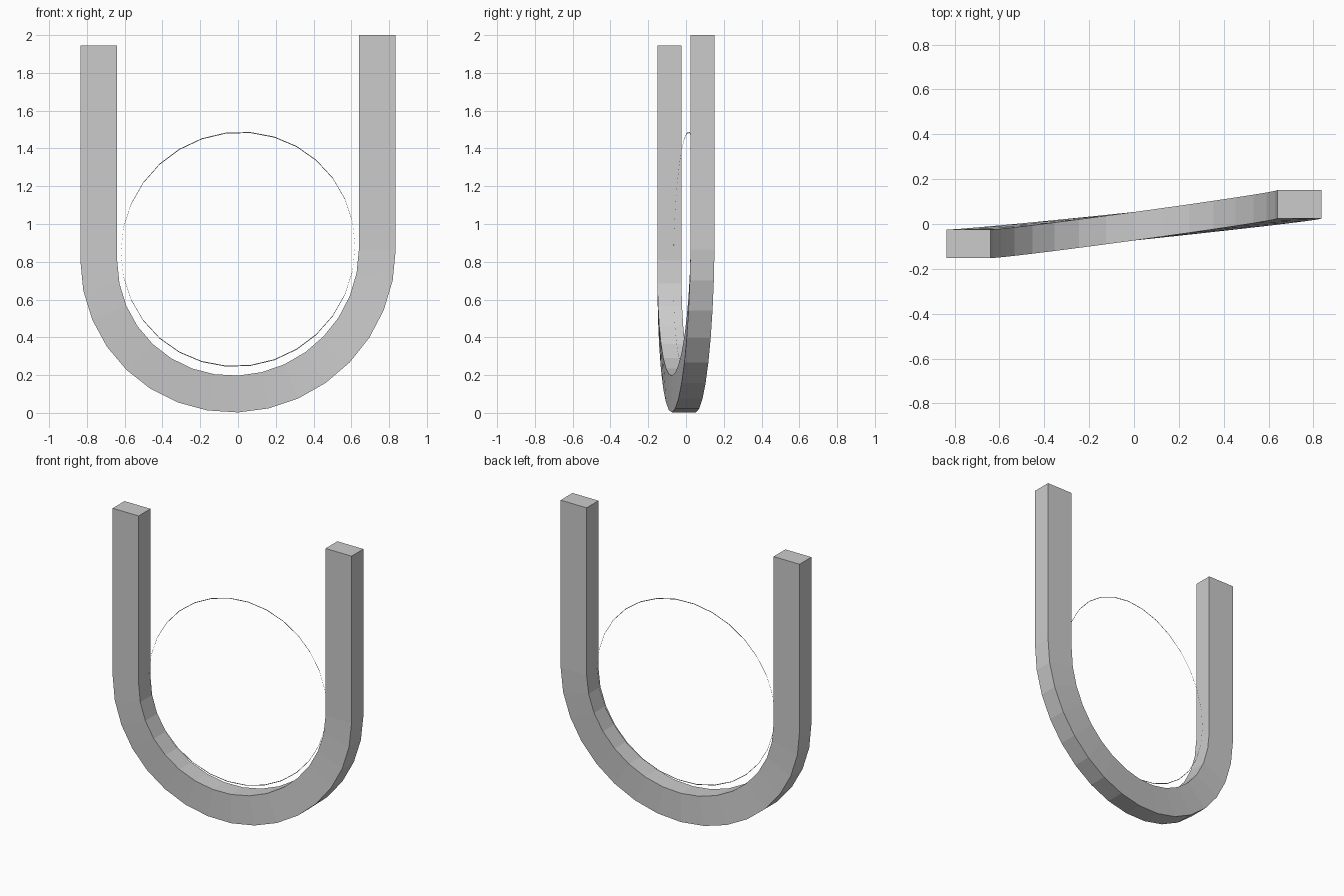
import bpy, bmesh
from math import sin, cos, radians, tau

if "Cube" in bpy.data.objects:
    bpy.data.objects.remove(bpy.data.objects["Cube"])

R_OUT, R_IN = 0.835, 0.64     # outer and inner bend radius
HALF_DEPTH = 0.0635
CZ = 0.8375                   # bend centre height
SIDE_SHIFT, SIDE_RISE, BOTTOM_SHIFT = 0.0875, 0.0275, -0.01
SEGMENTS = 16


def make_object(name, bm):
    mesh = bpy.data.meshes.new(name)
    bm.to_mesh(mesh)
    bm.free()
    obj = bpy.data.objects.new(name, mesh)
    bpy.context.collection.objects.link(obj)
    return obj


def section(bm, a, lift=0.0):
    # rectangular section; a = angle from straight down
    y = SIDE_SHIFT * sin(a) + BOTTOM_SHIFT * cos(a)
    z = CZ + SIDE_RISE * sin(a) + lift
    return [bm.verts.new((r * sin(a), y + d, z - r * cos(a)))
            for r, d in ((R_OUT, -HALF_DEPTH), (R_OUT, HALF_DEPTH),
                         (R_IN, HALF_DEPTH), (R_IN, -HALF_DEPTH))]


# skewed U-shaped bar
bm = bmesh.new()
arm = 2.0 - CZ - SIDE_RISE
angles = [radians(-90 + 180 * i / SEGMENTS) for i in range(SEGMENTS + 1)]
rings = [section(bm, angles[0], arm)]
rings += [section(bm, a) for a in angles]
rings.append(section(bm, angles[-1], arm))
for p, q in zip(rings, rings[1:]):
    for i in range(4):
        j = (i + 1) % 4
        bm.faces.new((p[i], p[j], q[j], q[i]))
bm.faces.new(rings[0])
bm.faces.new(rings[-1])
bmesh.ops.recalc_face_normals(bm, faces=bm.faces)
make_object("u_bar", bm)

# hairline tilted hoop inside the bend, a very narrow vertical strip
bm = bmesh.new()
N, R, STRIP = 30, 0.62, 0.005
hoop = []
for i in range(N):
    a = tau * (i + 0.5) / N
    x, y = R * sin(a), 0.066 * sin(a) - 0.012 * cos(a)
    z = 0.866 + 0.015 * sin(a) - R * cos(a)
    hoop.append([bm.verts.new((x, y, z + s * STRIP / 2)) for s in (-1, 1)])
for i in range(N):
    p, q = hoop[i], hoop[(i + 1) % N]
    bm.faces.new((p[0], q[0], q[1], p[1]))
make_object("thin_hoop", bm)
